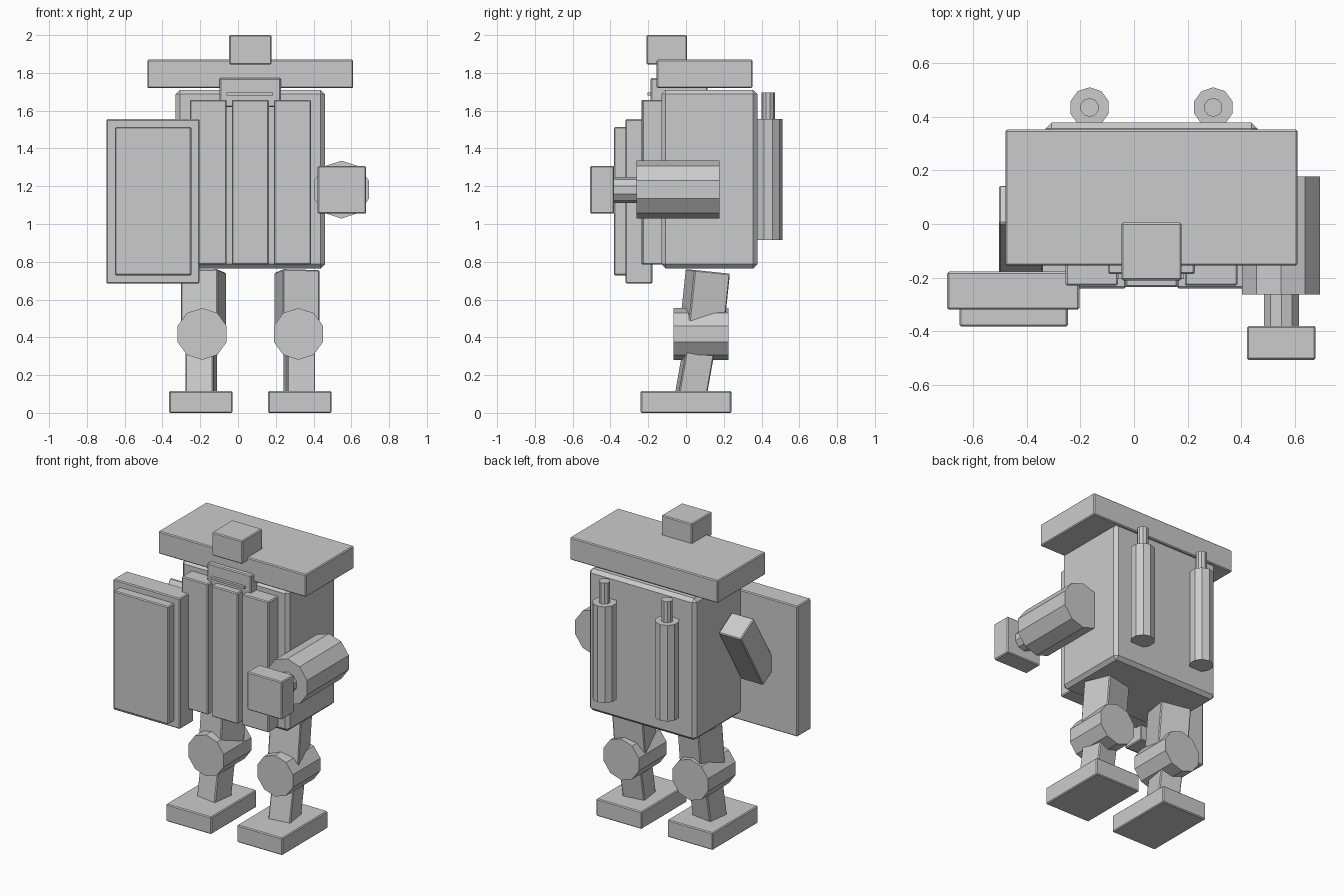
import bpy
from math import radians, pi
from mathutils import Matrix

cube = bpy.data.objects.get("Cube")
if cube:
    bpy.data.objects.remove(cube, do_unlink=True)

grey = bpy.data.materials.new("plain grey")
grey.use_nodes = True
colour = (0.6, 0.6, 0.6, 1)
grey.diffuse_color = colour
grey.node_tree.nodes["Principled BSDF"].inputs["Base Color"].default_value = colour

MID = 0.065  # symmetry line of the body


def finish(name, bevel):
    ob = bpy.context.object
    ob.name = ob.data.name = name
    ob.data.materials.append(grey)
    if bevel:
        mod = ob.modifiers.new("Chamfer", "BEVEL")
        mod.width = bevel
        mod.segments = 1
    return ob


def block(name, size, centre, tilt=0, twist=0, bevel=0.006):
    bpy.ops.mesh.primitive_cube_add(size=1)
    turn = Matrix.Rotation(radians(tilt), 4, 'X') @ Matrix.Rotation(radians(twist), 4, 'Z')
    bpy.context.object.data.transform(
        Matrix.Translation(centre) @ turn @ Matrix.Diagonal((*size, 1)))
    return finish(name, bevel)


def box(name, xs, ys, zs, bevel=0.006):
    spans = (xs, ys, zs)
    return block(name, [b - a for a, b in spans], [(a + b) / 2 for a, b in spans], bevel=bevel)


def rod(name, radius, length, centre, along_y=False):
    # ten-sided prism with a corner on top (or at the back when upright)
    bpy.ops.mesh.primitive_cylinder_add(vertices=10, radius=radius, depth=length)
    turn = Matrix.Rotation(pi / 2, 4, 'X') if along_y else Matrix()
    bpy.context.object.data.transform(Matrix.Translation(centre) @ turn)
    return finish(name, 0)


# Torso, shoulder slab and head
box("torso", (-0.33, 0.46), (-0.13, 0.378), (0.765, 1.71), bevel=0.022)
box("shoulder_slab", (-0.48, 0.61), (-0.155, 0.352), (1.72, 1.87))
box("head", (-0.047, 0.178), (-0.21, 0.005), (1.845, 2.0))
box("collar", (-0.097, 0.227), (-0.187, 0.115), (1.62, 1.772))
box("collar_slot", (-0.06, 0.186), (-0.205, -0.18), (1.68, 1.695), bevel=0)

# Chest panels
for name, left, right, front in (("right", -0.255, -0.06, -0.23),
                                 ("middle", -0.032, 0.163, -0.236),
                                 ("left", 0.19, 0.386, -0.23)):
    box(name + "_chest_panel", (left, right), (front, -0.1), (0.785, 1.657))

# Right arm with shield
block("right_arm", (0.165, 0.165, 0.465), (-0.422, -0.046, 1.25), tilt=-31)
box("shield_back", (-0.697, -0.204), (-0.32, -0.178), (0.685, 1.555))
box("shield_front", (-0.652, -0.247), (-0.382, -0.31), (0.728, 1.513))

# Left arm with fist
rod("left_arm", 0.153, 0.44, (0.548, -0.043, 1.182), along_y=True)
rod("left_wrist", 0.069, 0.16, (0.55, -0.32, 1.18), along_y=True)
box("left_fist", (0.422, 0.678), (-0.507, -0.38), (1.055, 1.307))

# Legs and back tanks, repeated on both sides
for name, side in (("right", -1), ("left", 1)):
    x = lambda offset: MID + side * offset
    block(name + "_thigh", (0.2, 0.195, 0.3), (x(0.247), 0.1, 0.6), tilt=-6, twist=14 * side)
    rod(name + "_knee", 0.137, 0.292, (x(0.255), 0.08, 0.418), along_y=True)
    block(name + "_shin", (0.15, 0.15, 0.34), (x(0.26), 0.053, 0.25), tilt=-10, twist=8 * side)
    block(name + "_foot", (0.335, 0.48, 0.115), (x(0.262), 0, 0.0575))
    rod(name + "_tank", 0.075, 0.64, (x(0.231), 0.435, 1.235))
    rod(name + "_tank_nozzle", 0.035, 0.16, (x(0.231), 0.435, 1.615))
